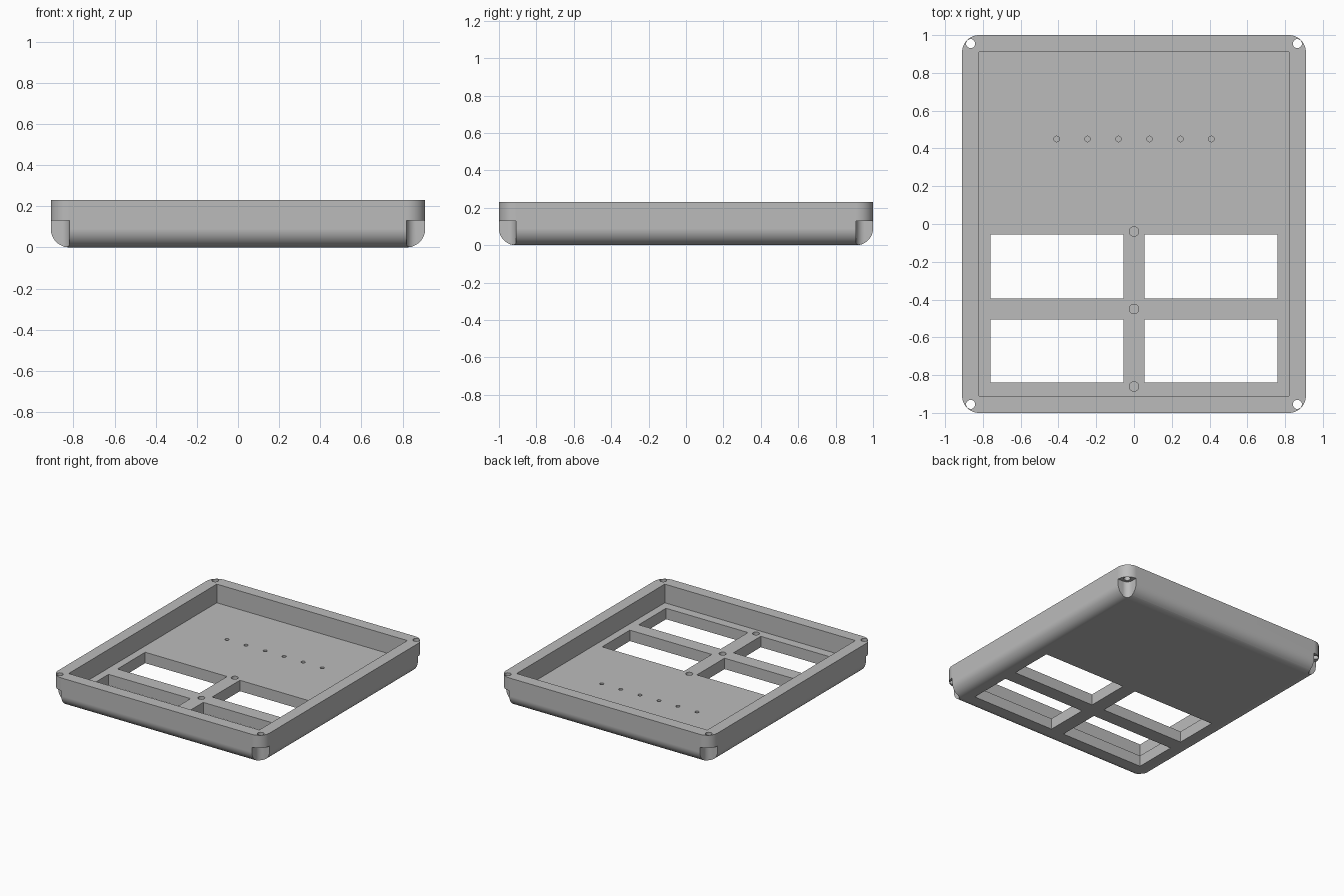
import bpy
import bmesh
import math
from mathutils import Matrix, Vector

cube = bpy.data.objects.get("Cube")
if cube:
    bpy.data.objects.remove(cube, do_unlink=True)

HALF_X, HALF_Y, HEIGHT = 0.91, 1.0, 0.23
WALL, FLOOR, NOTCH_TOP = 0.09, 0.085, 0.13

grey = bpy.data.materials.new("plain grey")
grey.use_nodes = True
GREY = (0.5, 0.5, 0.5, 1)
grey.diffuse_color = GREY
grey.node_tree.nodes["Principled BSDF"].inputs["Base Color"].default_value = GREY


def make_object(name, bm):
    mesh = bpy.data.meshes.new(name)
    bmesh.ops.recalc_face_normals(bm, faces=bm.faces)
    bm.to_mesh(mesh)
    bm.free()
    mesh.materials.append(grey)
    obj = bpy.data.objects.new(name, mesh)
    bpy.context.collection.objects.link(obj)
    return obj


def box(low, high):
    low, high = Vector(low), Vector(high)
    bm = bmesh.new()
    place = Matrix.Translation((low + high) / 2) @ Matrix.Diagonal((high - low).to_4d())
    bmesh.ops.create_cube(bm, size=1, matrix=place)
    return bm


def cylinder(x, y, radius, z_low, z_high):
    bm = bmesh.new()
    bmesh.ops.create_cone(bm, cap_ends=True, segments=32, radius1=radius, radius2=radius,
                          depth=z_high - z_low,
                          matrix=Matrix.Translation((x, y, (z_low + z_high) / 2)))
    return bm


def round_edges(bm, edges, radius, segments):
    bmesh.ops.bevel(bm, geom=edges, offset=radius, segments=segments,
                    profile=0.5, affect='EDGES', clamp_overlap=False)


def cut(body, bm):
    cutter = make_object("cutter", bm)
    cutter.hide_render = True
    mod = body.modifiers.new("cut", 'BOOLEAN')
    mod.operation = 'DIFFERENCE'
    mod.solver = 'EXACT'
    mod.object = cutter
    bpy.ops.object.modifier_apply(modifier=mod.name)
    bpy.data.objects.remove(cutter, do_unlink=True)


# Tray body: rounded corners and bottom rim, flat top
bm = box((-HALF_X, -HALF_Y, 0), (HALF_X, HALF_Y, HEIGHT))
round_edges(bm, [e for e in bm.edges if min(v.co.z for v in e.verts) < 0.01], WALL, 12)
tray = make_object("enclosure_tray", bm)
bpy.context.view_layer.objects.active = tray
tray.select_set(True)

# Open interior
cut(tray, box((WALL - HALF_X, WALL - HALF_Y, FLOOR), (HALF_X - WALL, HALF_Y - WALL, 1)))

# Window openings
for side in (-1, 1):
    for y_low, y_high in ((-0.395, -0.055), (-0.84, -0.505)):
        xs = sorted((side * 0.055, side * 0.76))
        cut(tray, box((xs[0], y_low, -0.1), (xs[1], y_high, 0.3)))

# Corner screw recesses with a rounded inner edge, and their holes
for sx in (-1, 1):
    for sy in (-1, 1):
        inner = Vector((sx * (HALF_X - WALL), sy * (HALF_Y - WALL), 0))
        xs = sorted((inner.x, sx * 1.2))
        ys = sorted((inner.y, sy * 1.2))
        bm = box((xs[0], ys[0], -0.1), (xs[1], ys[1], NOTCH_TOP))
        edge = [e for e in bm.edges
                if all((v.co - inner).xy.length < 0.01 for v in e.verts)]
        round_edges(bm, edge, WALL / 2, 10)
        cut(tray, bm)
        cut(tray, cylinder(sx * 0.865, sy * 0.955, 0.024, 0.05, 0.4))

# Blind holes on the centre bar and in a row across the floor
for y in (-0.04, -0.45, -0.86):
    cut(tray, cylinder(0, y, 0.025, 0.03, 0.2))
for i in range(6):
    cut(tray, cylinder((i - 2.5) * 0.164, 0.45, 0.015, 0.03, 0.2))

bpy.ops.object.shade_smooth_by_angle(angle=math.radians(30))
weighted = tray.modifiers.new("even shading", 'WEIGHTED_NORMAL')
weighted.keep_sharp = True
